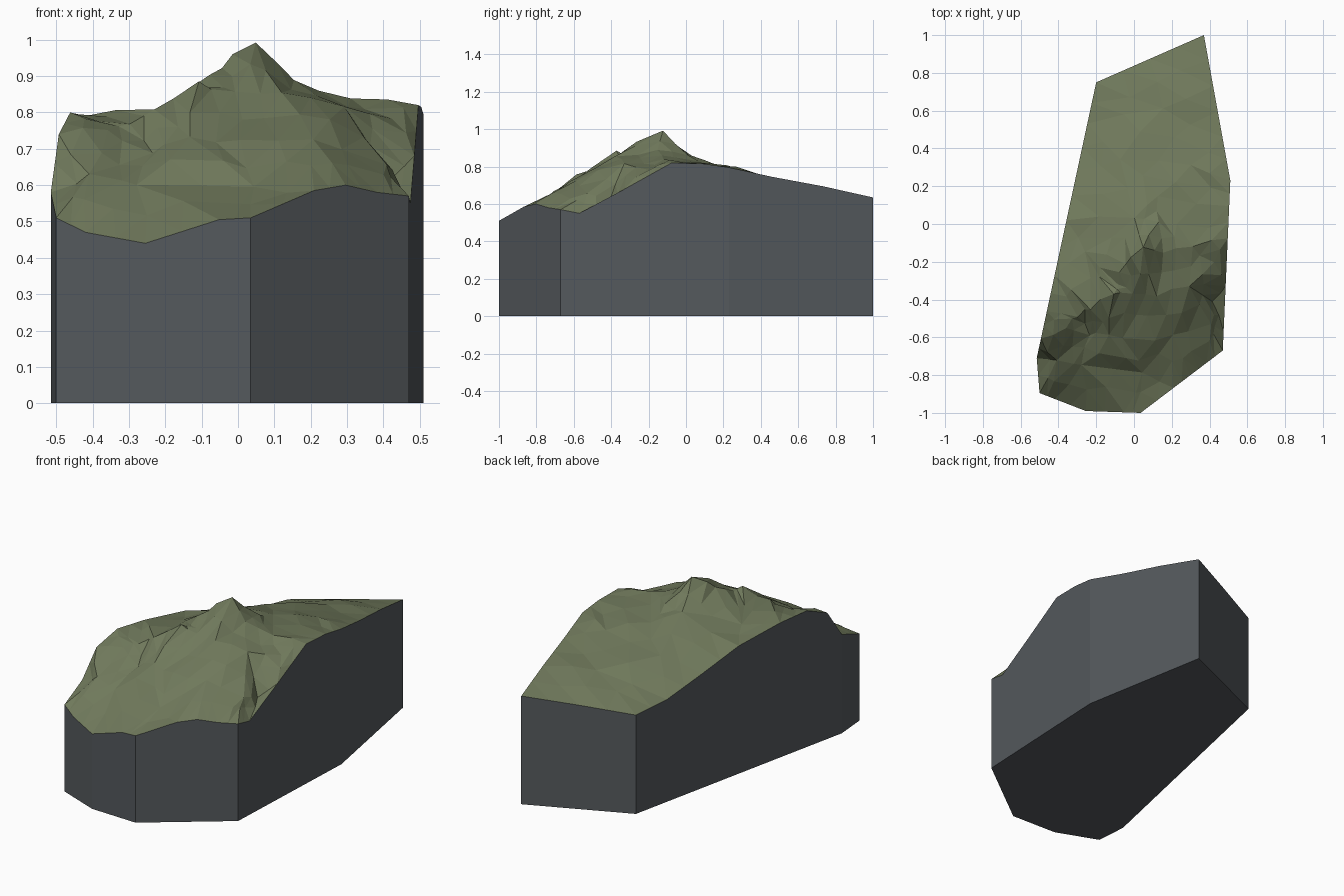
import bpy, bmesh, random
from mathutils import Vector
from mathutils.geometry import delaunay_2d_cdt

if "Cube" in bpy.data.objects:
    bpy.data.objects.remove(bpy.data.objects["Cube"])

random.seed(4)

# Outline corners with rim heights, counter-clockwise from the left front
CORNERS = [(-.515, -.71, .58), (-.50, -.895, .51), (-.255, -.99, .44), (.035, -1, .51),
           (.47, -.67, .57), (.51, .23, .795), (.37, 1, .635), (-.20, .75, .58)]
# Extra rim heights along each side: (fraction, z)
RIM = {1: [(.33, .47)], 2: [(.7, .505)], 3: [(.4, .585), (.6, .60), (.8, .58)],
       4: [(.11, .55), (.38, .68), (.66, .82), (.85, .815)],
       5: [(.3, .745), (.65, .695)], 6: [(.5, .61)],
       7: [(.15, .60), (.32, .67), (.5, .75), (.7, .79), (.83, .80), (.93, .74)]}
# Landform heights: ridge, summit, gullies, back slope, front slope
LAND = [(-.29, -.48, .77), (-.22, -.44, .81), (-.12, -.38, .88), (0, -.37, .862),
        (.13, -.37, .86), (.28, -.34, .81), (.40, -.52, .66),
        (.045, -.13, .985), (-.055, -.2, .92), (-.09, -.32, .875), (.155, -.14, .88),
        (.12, .01, .865), (-.01, .03, .85), (.30, -.12, .84), (.42, -.2, .79),
        (.42, -.42, .62), (-.265, -.75, .605), (-.36, -.55, .755), (-.25, -.58, .69),
        (-.25, -.15, .79), (.13, .14, .81), (.3, .3, .785), (-.06, .35, .735),
        (.15, .62, .70), (-.4, -.72, .64), (0, -.62, .715), (.2, -.6, .735),
        (.05, -.8, .59), (-.13, -.6, .73)]

rim = []
for i, c in enumerate(CORNERS):
    a, b = Vector(c), Vector(CORNERS[(i + 1) % len(CORNERS)])
    rim.append(a)
    for t, z in RIM.get(i, []):
        p = a.lerp(b, t)
        rim.append(Vector((p.x, p.y, z)))
pts = rim + [Vector(p) for p in LAND]
n = len(rim)
loop = [(i, (i + 1) % n) for i in range(n)]
flat, _, tris, orig, _, _ = delaunay_2d_cdt([p.xy for p in pts], loop, [], 1, 1e-5)

# Terrain surface: triangulated landform, split once and roughened inside the rim
bm = bmesh.new()
verts = [bm.verts.new((p.x, p.y, pts[o[0]].z)) for p, o in zip(flat, orig)]
for t in tris:
    bm.faces.new([verts[i] for i in t])
landmarks = set(verts)
bmesh.ops.subdivide_edges(bm, edges=bm.edges[:], cuts=1, use_grid_fill=True)
bmesh.ops.triangulate(bm, faces=bm.faces[:])
for v in bm.verts:
    if not v.is_boundary and v not in landmarks:
        v.co += Vector((random.uniform(-.015, .015), random.uniform(-.015, .015),
                        random.uniform(-.01, .01)))

# Vertical cut walls and flat underside
edges = [e for e in bm.edges if e.is_boundary]
new = bmesh.ops.extrude_edge_only(bm, edges=edges)["geom"]
for v in new:
    if isinstance(v, bmesh.types.BMVert):
        v.co.z = 0
for f in new:
    if isinstance(f, bmesh.types.BMFace):
        f.material_index = 1
under = bmesh.ops.contextual_create(
    bm, geom=[e for e in bm.edges if e.is_boundary])["faces"]
for f in under:
    f.material_index = 1
bmesh.ops.recalc_face_normals(bm, faces=bm.faces[:])

mesh = bpy.data.meshes.new("terrain_block")
bm.to_mesh(mesh)
bm.free()
for name, col in (("grass", (.16, .19, .105, 1)), ("cut_rock", (.09, .10, .11, 1))):
    m = bpy.data.materials.new(name)
    m.diffuse_color = col
    m.use_nodes = True
    m.node_tree.nodes["Principled BSDF"].inputs["Base Color"].default_value = m.diffuse_color
    mesh.materials.append(m)
bpy.context.collection.objects.link(bpy.data.objects.new("terrain_block", mesh))
